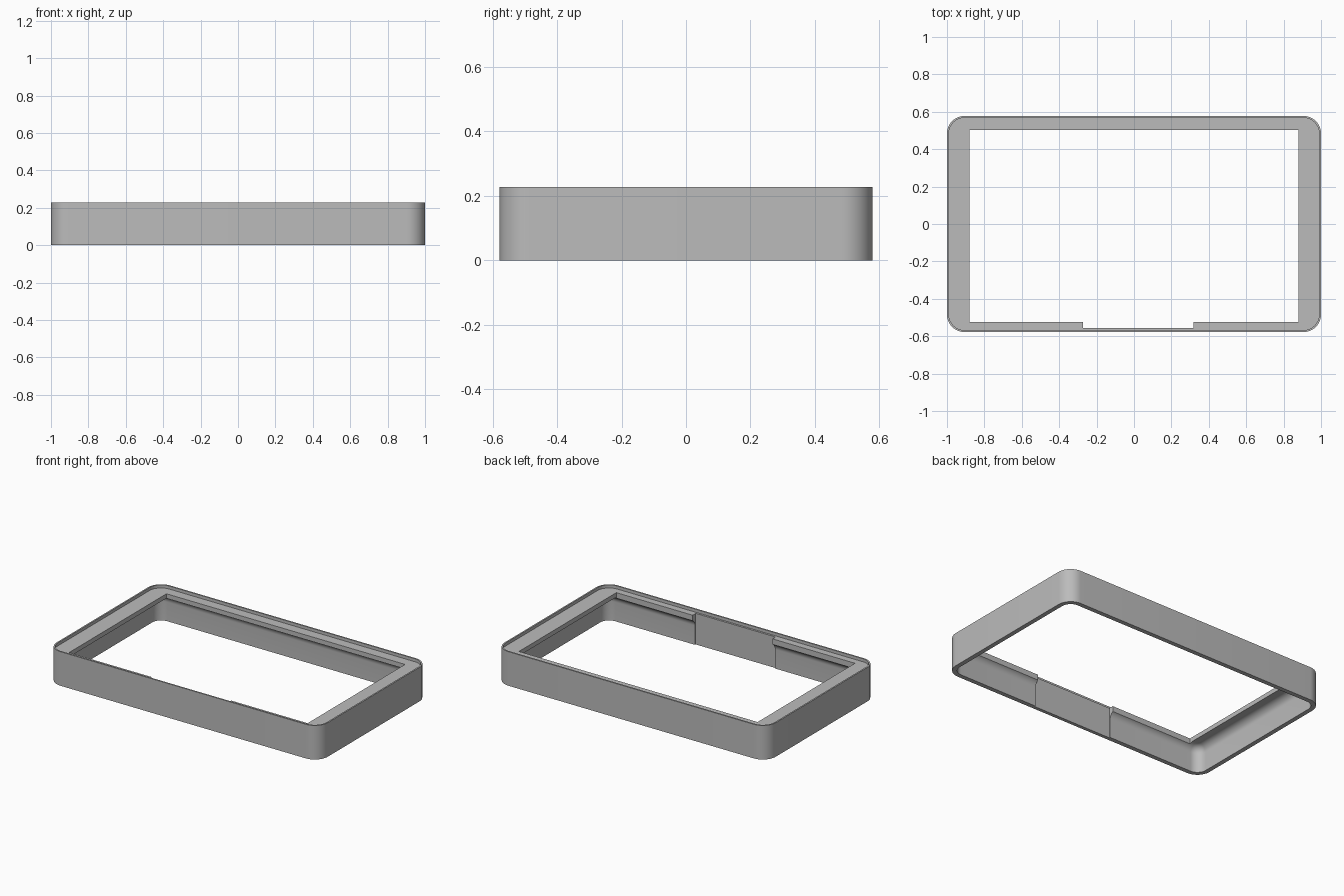
import bpy, bmesh
from math import sin, cos, pi, radians

default = bpy.data.objects.get("Cube")
if default:
    bpy.data.objects.remove(default)

HX, HY, HEIGHT, CORNER = 1.0, 0.578, 0.227, 0.095
LIP, WALL, COVE = 0.01, 0.03, 0.05
SHELF_Z, FLANGE_Z = 0.207, 0.177

grey = bpy.data.materials.new("plain grey")
grey.use_nodes = True
colour = (0.5, 0.5, 0.5, 1)
grey.diffuse_color = colour
grey.node_tree.nodes["Principled BSDF"].inputs["Base Color"].default_value = colour


def outline(inset, steps=12):
    """Rounded rectangle, inset from the outer wall."""
    r = CORNER - inset
    pts = []
    for k, (sx, sy) in enumerate([(1, 1), (-1, 1), (-1, -1), (1, -1)]):
        for i in range(steps + 1):
            a = (k + i / steps) * pi / 2
            pts.append((sx * (HX - CORNER) + r * cos(a),
                        sy * (HY - CORNER) + r * sin(a)))
    return pts


def loft(name, layers):
    """Closed solid through (inset, z) layers from bottom to top."""
    bm = bmesh.new()
    rings = [[bm.verts.new((x, y, z)) for x, y in outline(inset)]
             for inset, z in layers]
    for low, high in zip(rings, rings[1:]):
        for i in range(len(low)):
            j = (i + 1) % len(low)
            bm.faces.new((low[i], low[j], high[j], high[i]))
    bm.faces.new(rings[0][::-1])
    bm.faces.new(rings[-1])
    return finish(name, bm)


def box(name, x0, x1, y0, y1):
    """Tall block that cuts through the full height."""
    bm = bmesh.new()
    bmesh.ops.create_cube(bm, size=1)
    for v in bm.verts:
        v.co = (x1 if v.co.x > 0 else x0, y1 if v.co.y > 0 else y0, v.co.z * 2)
    return finish(name, bm)


def finish(name, bm):
    bmesh.ops.recalc_face_normals(bm, faces=bm.faces)
    mesh = bpy.data.meshes.new(name)
    bm.to_mesh(mesh)
    bm.free()
    mesh.materials.append(grey)
    obj = bpy.data.objects.new(name, mesh)
    bpy.context.collection.objects.link(obj)
    return obj


# Outer body
frame = loft("bezel_frame", [(0, 0), (0, HEIGHT)])

# Hollow underside with a coved ceiling
cove = [(WALL + COVE * (1 - cos(a)), FLANGE_Z - COVE + COVE * sin(a))
        for a in (i * pi / 20 for i in range(11))]
cutters = [
    loft("underside_cutter", [(WALL, -0.1)] + cove),
    # Shallow recess that leaves a thin lip
    loft("recess_cutter", [(LIP, SHELF_Z), (LIP, HEIGHT + 0.1)]),
    # Window opening and front notch
    box("opening_cutter", -0.88, 0.88, -0.523, 0.503),
    box("notch_cutter", -0.272, 0.317, -0.555, 0),
]

bpy.context.view_layer.objects.active = frame
frame.select_set(True)
for cutter in cutters:
    mod = frame.modifiers.new(cutter.name, "BOOLEAN")
    mod.operation = "DIFFERENCE"
    mod.solver = "EXACT"
    mod.object = cutter
    bpy.ops.object.modifier_apply(modifier=mod.name)
    bpy.data.objects.remove(cutter)

bpy.ops.object.shade_smooth_by_angle(angle=radians(30))
